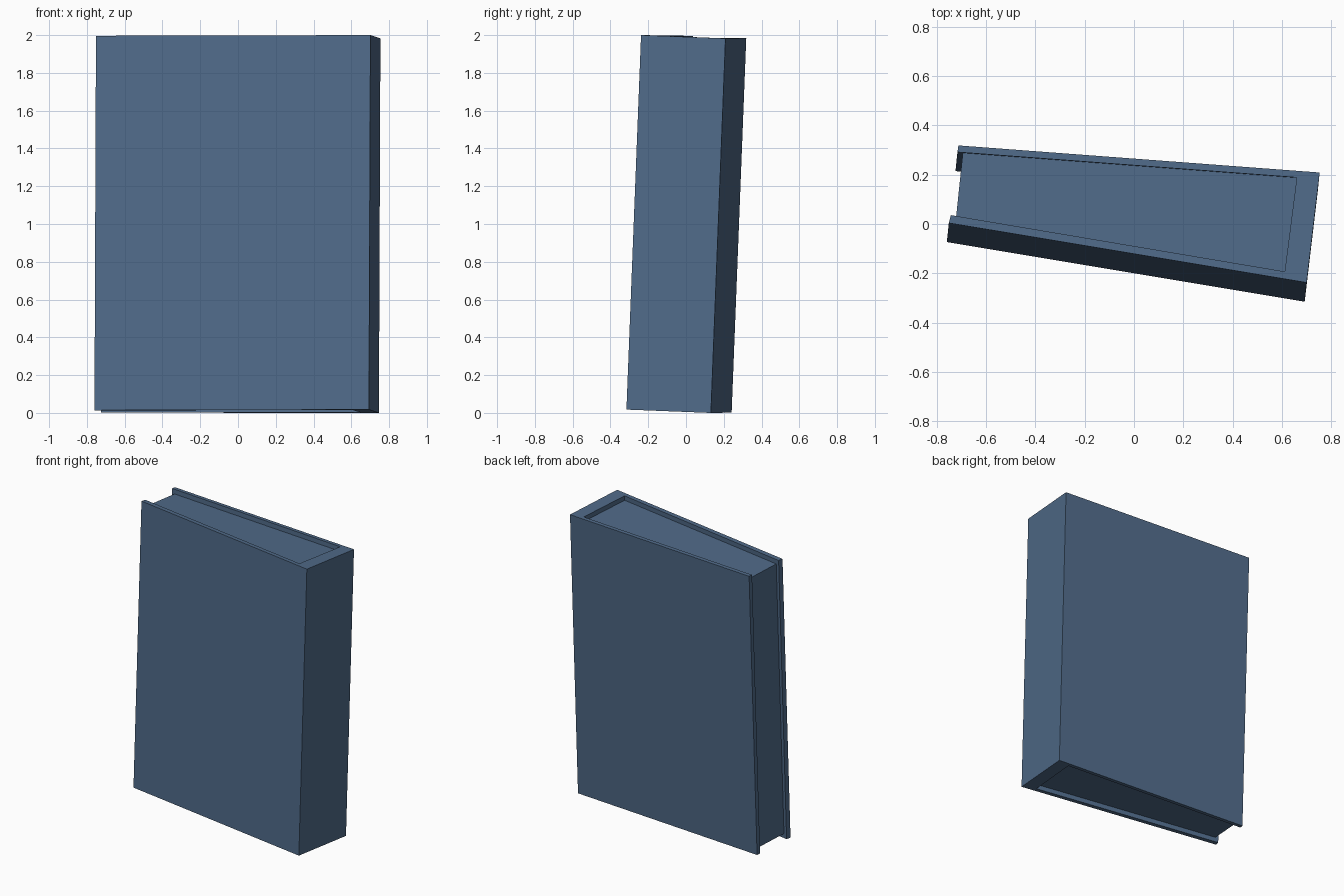
import bpy, bmesh
from mathutils import Vector

if "Cube" in bpy.data.objects:
    bpy.data.objects.remove(bpy.data.objects["Cube"])

blue = bpy.data.materials.new("slate blue")
blue.diffuse_color = (0.08, 0.145, 0.25, 1)
blue.use_nodes = True
blue.node_tree.nodes["Principled BSDF"].inputs["Base Color"].default_value = blue.diffuse_color

UP = Vector((0.004, 0.039, 0.99923)).normalized()   # the book leans slightly back
TOP_Z, HEIGHT = 1.9935, 1.984


def slab(name, outline, inset):
    """Extrude a plan outline (read in the top plane) down along the leaning axis."""
    bm = bmesh.new()
    verts = []
    for x, y in outline:
        p = Vector((x, y, TOP_Z - (UP.x * x + UP.y * y) / UP.z))
        verts.append(bm.verts.new(p - UP * inset))
    face = bm.faces.new(verts)
    new = bmesh.ops.extrude_face_region(bm, geom=[face], use_keep_orig=True)["geom"]
    moved = [g for g in new if isinstance(g, bmesh.types.BMVert)]
    bmesh.ops.translate(bm, verts=moved, vec=-UP * (HEIGHT - 2 * inset))
    bmesh.ops.recalc_face_normals(bm, faces=bm.faces)
    mesh = bpy.data.meshes.new(name)
    bm.to_mesh(mesh)
    bm.free()
    mesh.materials.append(blue)
    ob = bpy.data.objects.new(name, mesh)
    bpy.context.collection.objects.link(ob)
    return ob


# U-shaped cover: back board, spine, front board
slab("book_cover", [
    (-0.713, 0.319), (0.754, 0.209), (0.701, -0.238), (-0.752, 0.004),
    (-0.744, 0.036), (0.612, -0.193), (0.661, 0.189), (-0.717, 0.292)], 0.0)

# Page block, set back from the cover edges on three sides
slab("page_block", [
    (-0.695, 0.290), (0.661, 0.189), (0.612, -0.193), (-0.722, 0.032)], 0.032)
